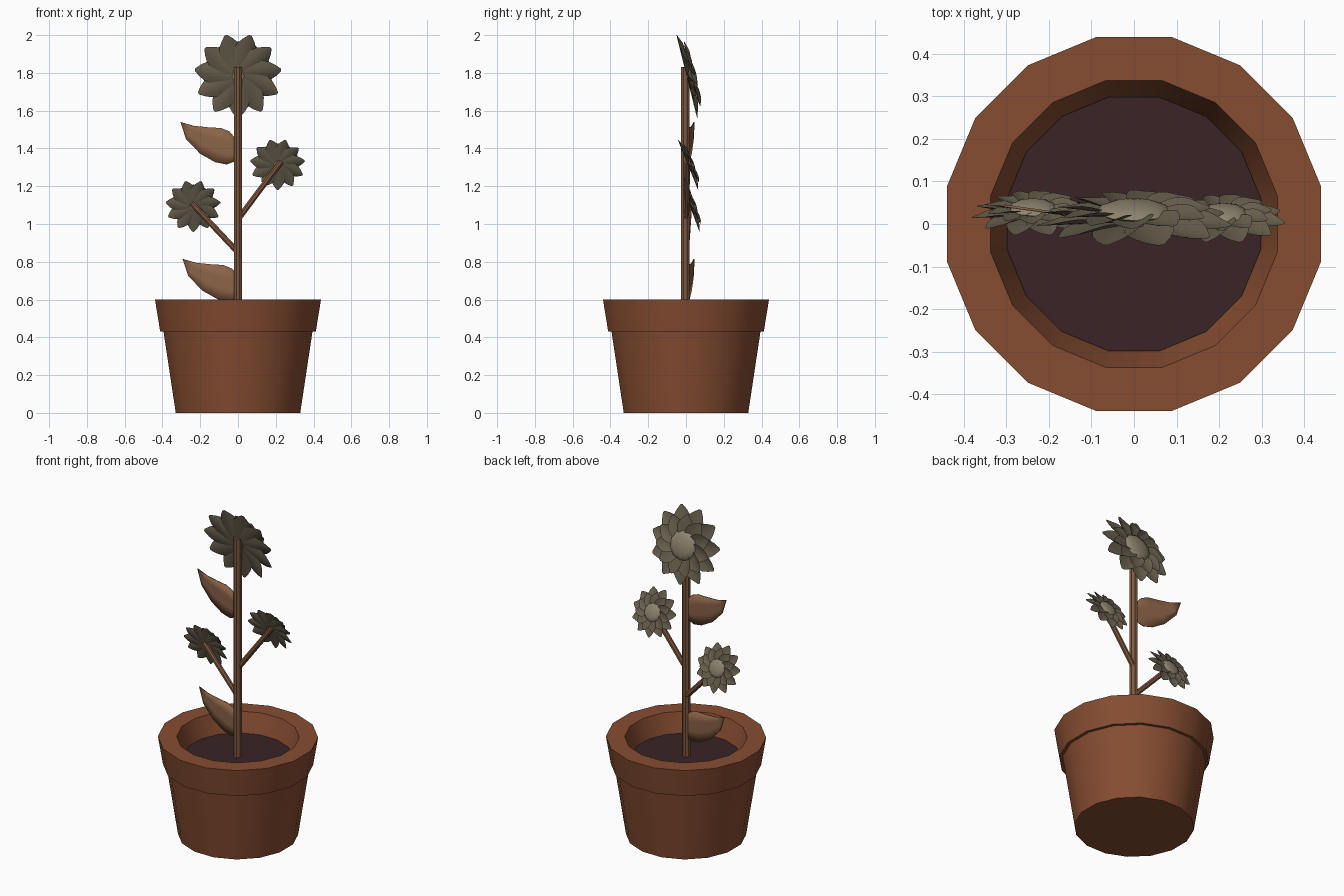
import bpy, bmesh, math
from mathutils import Matrix, Vector

if "Cube" in bpy.data.objects:
    bpy.data.objects.remove(bpy.data.objects["Cube"])


def material(name, rgb):
    lin = [((c / 255 + 0.055) / 1.055) ** 2.4 for c in rgb]
    m = bpy.data.materials.new(name)
    m.diffuse_color = (*lin, 1)
    m.use_nodes = True
    m.node_tree.nodes["Principled BSDF"].inputs["Base Color"].default_value = m.diffuse_color
    return m


TERRACOTTA = material("terracotta", (134, 77, 49))
SOIL = material("dark_soil", (58, 36, 38))
STEM = material("stem_brown", (128, 89, 63))
LEAF = material("leaf_brown", (139, 99, 72))
PETAL = material("petal_grey", (104, 95, 78))
DISC = material("disc_grey", (142, 132, 112))


def finish(name, bm, mat, smooth=True):
    me = bpy.data.meshes.new(name)
    bm.to_mesh(me)
    bm.free()
    ob = bpy.data.objects.new(name, me)
    bpy.context.collection.objects.link(ob)
    me.materials.append(mat)
    if smooth:
        bpy.ops.object.select_all(action='DESELECT')
        ob.select_set(True)
        bpy.context.view_layer.objects.active = ob
        bpy.ops.object.shade_smooth_by_angle(angle=math.radians(35))
    return ob


def lathe(name, profile, sides, mat, matrix=Matrix()):
    """Spin (radius, height) points around z; open ends are capped."""
    bm = bmesh.new()
    rings = []
    for r, z in profile:
        rings.append([bm.verts.new((r * math.cos((i + 0.5) * math.tau / sides),
                                    r * math.sin((i + 0.5) * math.tau / sides), z))
                      for i in range(sides)])
    for a, b in zip(rings, rings[1:]):
        for i in range(sides):
            j = (i + 1) % sides
            bm.faces.new((a[i], a[j], b[j], b[i]))
    bm.faces.new(rings[0][::-1])
    bm.faces.new(rings[-1])
    bm.transform(matrix)
    return finish(name, bm, mat)


def rod(name, start, end, radius):
    start, end = Vector(start), Vector(end)
    d = end - start
    m = Matrix.Translation(start) @ d.to_track_quat('Z', 'Y').to_matrix().to_4x4()
    return lathe(name, [(radius, 0), (radius, d.length)], 8, STEM, m)


# Pot with thick overhanging rim, and the soil inside
lathe("pot", [(0.336, 0), (0.402, 0.43), (0.42, 0.43), (0.448, 0.6),
              (0.343, 0.6), (0.30, 0.46)], 16, TERRACOTTA)
lathe("soil", [(0.298, 0.44), (0.304, 0.483)], 16, SOIL)

# Main stem and side branches
rod("main_stem", (0, -0.004, 0.46), (0, -0.004, 1.83), 0.024)
rod("right_branch", (0, 0, 1.025), (0.228, 0.008, 1.33), 0.016)
rod("left_branch", (0, 0, 0.85), (-0.245, 0.018, 1.11), 0.016)


# Petal half-widths from base to tip, as a fraction of the widest point
WIDTHS = (0.4, 0.62, 0.85, 0.98, 1.0, 0.86, 0.55, 0.12)


def add_petal(bm, angle, inner, outer, half, lift, rise):
    rows = []
    turn = Matrix.Rotation(angle, 4, 'Z') @ Matrix.Translation((0, 0, lift)) \
        @ Matrix.Rotation(math.radians(9), 4, 'X')
    for k, w in enumerate(WIDTHS):
        u = k / (len(WIDTHS) - 1)
        row = []
        for s in (-1, -0.5, 0, 0.5, 1):
            y = s * w * half
            z = rise * u + 0.016 * half / 0.058 * (s * w) ** 2
            row.append(bm.verts.new(turn @ Vector((inner + (outer - inner) * u, y, z))))
        rows.append(row)
    for a, b in zip(rows, rows[1:]):
        for i in range(4):
            bm.faces.new((a[i], b[i], b[i + 1], a[i + 1]))


def flower(name, centre, tilt, scale):
    """Two rings of petals and a domed disc, facing +y and tipped upward."""
    m = Matrix.Translation(centre) \
        @ Matrix.Rotation(math.radians(tilt - 90), 4, 'X') @ Matrix.Scale(scale, 4)
    bm = bmesh.new()
    n = 11
    for i in range(n):
        a = math.pi / 2 + i * math.tau / n
        add_petal(bm, a, 0.03, 0.23, 0.058, 0.0, 0.0)
        add_petal(bm, a + math.pi / n, 0.03, 0.18, 0.05, 0.018, 0.012)
    bm.transform(m)
    finish(name + "_petals", bm, PETAL)
    lathe(name + "_disc", [(0.06, 0.012), (0.088, 0.026), (0.08, 0.036), (0.055, 0.045),
                           (0.025, 0.050), (0.004, 0.051)], 10, DISC, m)


flower("top_flower", (0, 0.004, 1.785), 14, 1.0)
flower("right_flower", (0.21, 0.010, 1.315), 22, 0.63)
flower("left_flower", (-0.237, 0.022, 1.095), 20, 0.63)


# Leaves: thin blades between an upper and a lower edge, drifting back to the tip
UPPER = ((0, 1.41), (-0.02, 1.46), (-0.045, 1.49), (-0.09, 1.508),
         (-0.16, 1.512), (-0.235, 1.52), (-0.305, 1.54))
LOWER = ((0, 1.36), (-0.02, 1.33), (-0.06, 1.315), (-0.12, 1.327),
         (-0.20, 1.372), (-0.275, 1.45), (-0.303, 1.535))


def leaf(name, dx, dz):
    bm = bmesh.new()
    rows = []
    for up, lo in zip(UPPER, LOWER):
        a, b = Vector((up[0], 0, up[1])), Vector((lo[0], 0, lo[1]))
        row = []
        for k in range(4):
            p = a.lerp(b, k / 3)
            p.y = -0.14 * p.x
            row.append(bm.verts.new(p + Vector((dx, 0, dz))))
        rows.append(row)
    for a, b in zip(rows, rows[1:]):
        for i in range(3):
            bm.faces.new((a[i], b[i], b[i + 1], a[i + 1]))
    ob = finish(name, bm, LEAF)
    mod = ob.modifiers.new("thickness", 'SOLIDIFY')
    mod.thickness = 0.006
    mod.offset = 0


leaf("upper_leaf", 0, 0)
leaf("lower_leaf", 0.012, -0.725)
